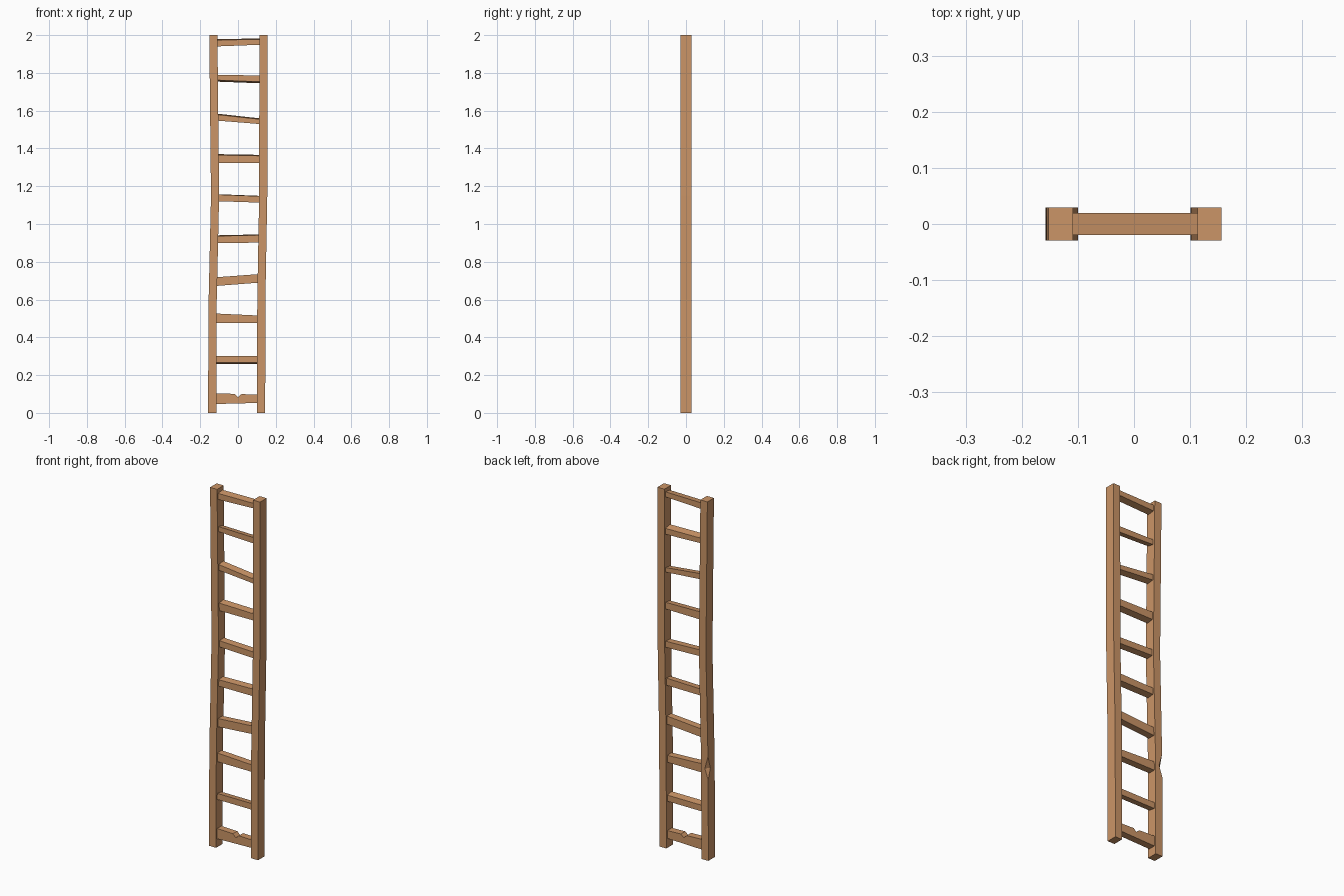
import bpy, bmesh

if "Cube" in bpy.data.objects:
    bpy.data.objects.remove(bpy.data.objects["Cube"])

wood = bpy.data.materials.new("warm_wood")
wood.diffuse_color = (0.60, 0.30, 0.135, 1)
wood.use_nodes = True
wood.node_tree.nodes["Principled BSDF"].inputs["Base Color"].default_value = wood.diffuse_color


def loft(name, rings):
    """Skin a list of equal-length rings of points into a closed, flat-shaded solid."""
    bm = bmesh.new()
    loops = [[bm.verts.new(p) for p in ring] for ring in rings]
    n = len(rings[0])
    for a, b in zip(loops, loops[1:]):
        for i in range(n):
            j = (i + 1) % n
            bm.faces.new((a[i], a[j], b[j], b[i]))
    bm.faces.new(loops[0][::-1])
    bm.faces.new(loops[-1])
    bmesh.ops.remove_doubles(bm, verts=bm.verts, dist=1e-5)
    bmesh.ops.recalc_face_normals(bm, faces=bm.faces)
    mesh = bpy.data.meshes.new(name)
    bm.to_mesh(mesh)
    bm.free()
    mesh.materials.append(wood)
    obj = bpy.data.objects.new(name, mesh)
    bpy.context.collection.objects.link(obj)
    return obj


# Rails: slightly crooked posts, stations are (z, outer-left x, corner chip size)
W, D = 0.043, 0.029


def rail(name, stations):
    rings = []
    for z, x, chip in stations:
        rings.append([(x, -D, z), (x + W, -D, z), (x + W, D, z),
                      (x + chip, D, z), (x, D - chip, z)])
    loft(name, rings)


rail("left_rail", [(0, -0.158, 0), (0.45, -0.157, 0), (0.51, -0.1565, 0.02),
                   (0.58, -0.156, 0), (0.66, -0.154, 0), (1.15, -0.143, 0),
                   (2, -0.152, 0)])
rail("right_rail", [(0, 0.101, 0), (0.60, 0.102, 0), (1.15, 0.112, 0), (2, 0.113, 0)])

# Rungs: left top, left bottom, right top, right bottom heights, and back-edge twist
rungs = [
    (0.104, 0.047, 0.096, 0.053, 0.000),
    (0.300, 0.266, 0.300, 0.266, -0.006),
    (0.526, 0.477, 0.515, 0.477, 0.000),
    (0.718, 0.672, 0.735, 0.690, 0.000),
    (0.936, 0.900, 0.941, 0.901, 0.004),
    (1.156, 1.121, 1.147, 1.113, 0.002),
    (1.365, 1.322, 1.361, 1.324, 0.005),
    (1.580, 1.548, 1.554, 1.529, 0.005),
    (1.790, 1.762, 1.786, 1.753, -0.008),
    (1.974, 1.940, 1.977, 1.949, 0.005),
]
RX, RY = 0.118, 0.0195
for i, (lt, lb, rt, rb, twist) in enumerate(rungs):
    # The lowest rung has a small worn notch in the middle of its top
    xs = [(-RX, 0), (-0.018, 0), (0.0, 0.017), (0.018, 0), (RX, 0)] if i == 0 else [(-RX, 0), (RX, 0)]
    rings = []
    for x, dip in xs:
        t = (x + RX) / (2 * RX)
        top, bot = lt + (rt - lt) * t - dip, lb + (rb - lb) * t
        rings.append([(x, -RY, bot), (x, RY, bot + twist),
                      (x, RY, top + twist), (x, -RY, top)])
    loft("rung_%d" % (i + 1), rings)
